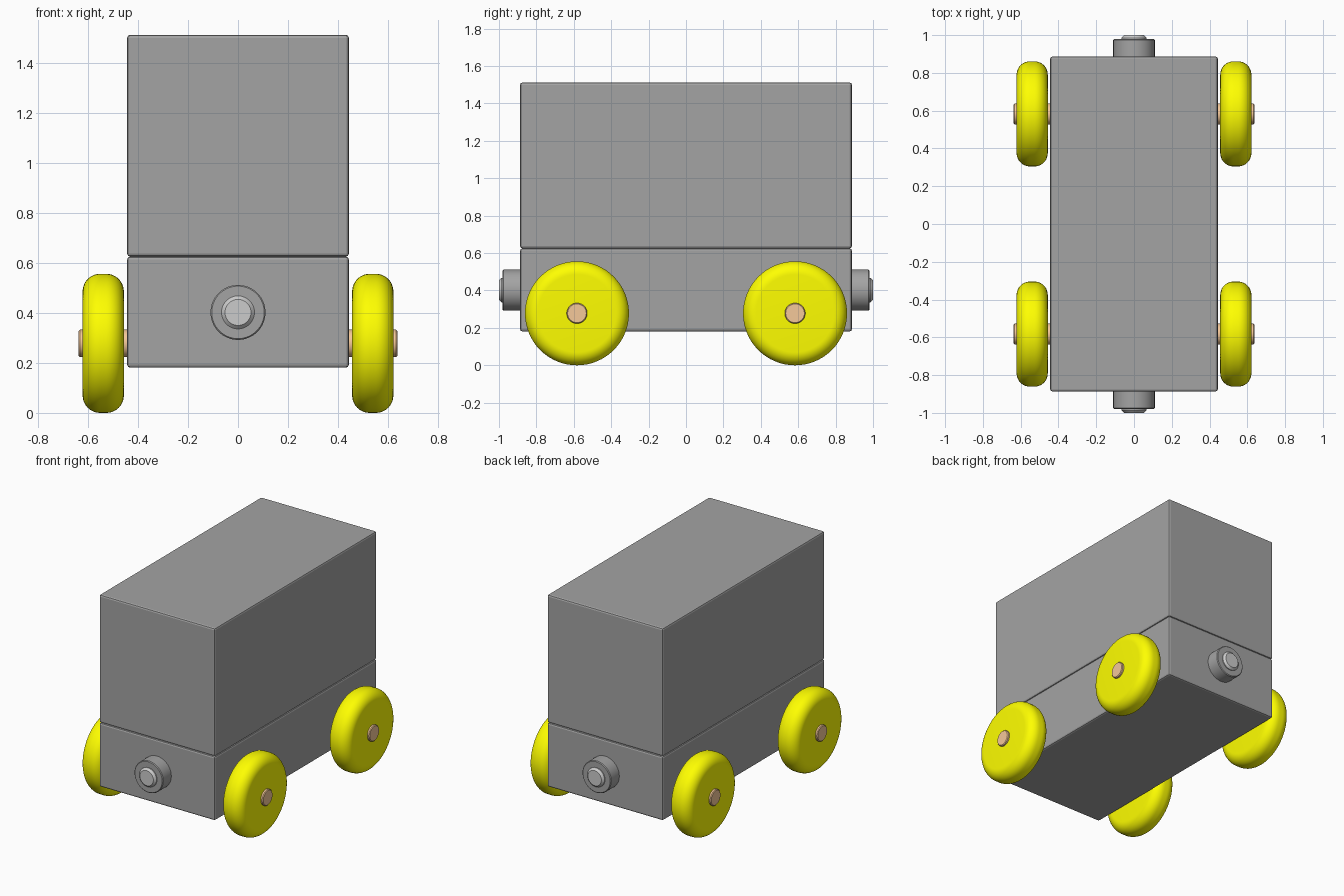
import bpy, math
from mathutils import Matrix

if "Cube" in bpy.data.objects:
    bpy.data.objects.remove(bpy.data.objects["Cube"])


def material(name, color):
    m = bpy.data.materials.new(name)
    m.diffuse_color = (*color, 1)
    m.use_nodes = True
    m.node_tree.nodes["Principled BSDF"].inputs["Base Color"].default_value = m.diffuse_color
    return m


yellow = material("yellow_paint", (1.0, 1.0, 0.0))
wood = material("light_wood", (0.91, 0.58, 0.32))
grey = material("grey_paint", (0.37, 0.37, 0.37))


def block(name, z0, z1):
    """Box with a small chamfer on every edge."""
    bpy.ops.mesh.primitive_cube_add(size=1, location=(0, 0, (z0 + z1) / 2))
    ob = bpy.context.object
    ob.name = name
    ob.scale = (0.887, 1.774, z1 - z0)
    bpy.ops.object.transform_apply(location=False, rotation=False, scale=True)
    ob.data.materials.append(grey)
    bev = ob.modifiers.new("edge", "BEVEL")
    bev.width, bev.segments = 0.012, 2
    return ob


def lathe(name, profile, axis, loc, mat=None, sides=64):
    """Solid of revolution from (radius, height) points; height runs along axis."""
    verts, faces = [], []
    for r, h in profile:
        for i in range(sides):
            a = math.tau * i / sides
            verts.append((r * math.cos(a), r * math.sin(a), h))
    for k in range(len(profile) - 1):
        for i in range(sides):
            j = (i + 1) % sides
            faces.append((k * sides + i, k * sides + j,
                          (k + 1) * sides + j, (k + 1) * sides + i))
    faces.append(tuple(reversed(range(sides))))
    faces.append(tuple(range(len(verts) - sides, len(verts))))
    me = bpy.data.meshes.new(name)
    me.from_pydata(verts, [], faces)
    turn = (Matrix.Rotation(math.pi / 2, 4, 'Y') if axis == 'X'
            else Matrix.Rotation(-math.pi / 2, 4, 'X'))
    me.transform(turn)
    ob = bpy.data.objects.new(name, me)
    bpy.context.collection.objects.link(ob)
    ob.location = loc
    if mat:
        me.materials.append(mat)
    bpy.ops.object.select_all(action='DESELECT')
    ob.select_set(True)
    bpy.context.view_layer.objects.active = ob
    bpy.ops.object.shade_smooth_by_angle(angle=math.radians(35))
    return ob


def rod(r, half, bevel):
    """Cylinder profile with chamfered ends."""
    return [(r - bevel, -half), (r, -half + bevel), (r, half - bevel), (r - bevel, half)]


# Wagon body: low chassis with a tall cargo box on top
block("chassis", 0.181, 0.625)
block("cargo_box", 0.625, 1.512)

# Wheel profile with generously rounded rims
R, W, C = 0.278, 0.0825, 0.07
arc = [(R - C + C * math.cos(t), W - C + C * math.sin(t))
       for t in (math.pi / 2 * i / 10 for i in range(11))]
wheel = [(r, -h) for r, h in reversed(arc)] + arc

for end, y in (("front", -0.583), ("back", 0.583)):
    s = math.copysign(1, y)
    # Axle through the chassis and its two wheels
    lathe(end + "_axle", rod(0.055, 0.637, 0.005), 'X', (0, y, 0.278), wood, 48)
    for side, x in (("left", -0.539), ("right", 0.539)):
        lathe(f"{end}_{side}_wheel", wheel, 'X', (x, y, 0.278), yellow)
    # Coupling collar with the bright magnet poking out
    lathe(end + "_coupling", rod(0.11, 0.06, 0.005), 'Y', (0, s * 0.92, 0.402), grey)
    lathe(end + "_magnet", rod(0.066, 0.06, 0.014), 'Y', (0, s * 0.94, 0.402), None, 48)
